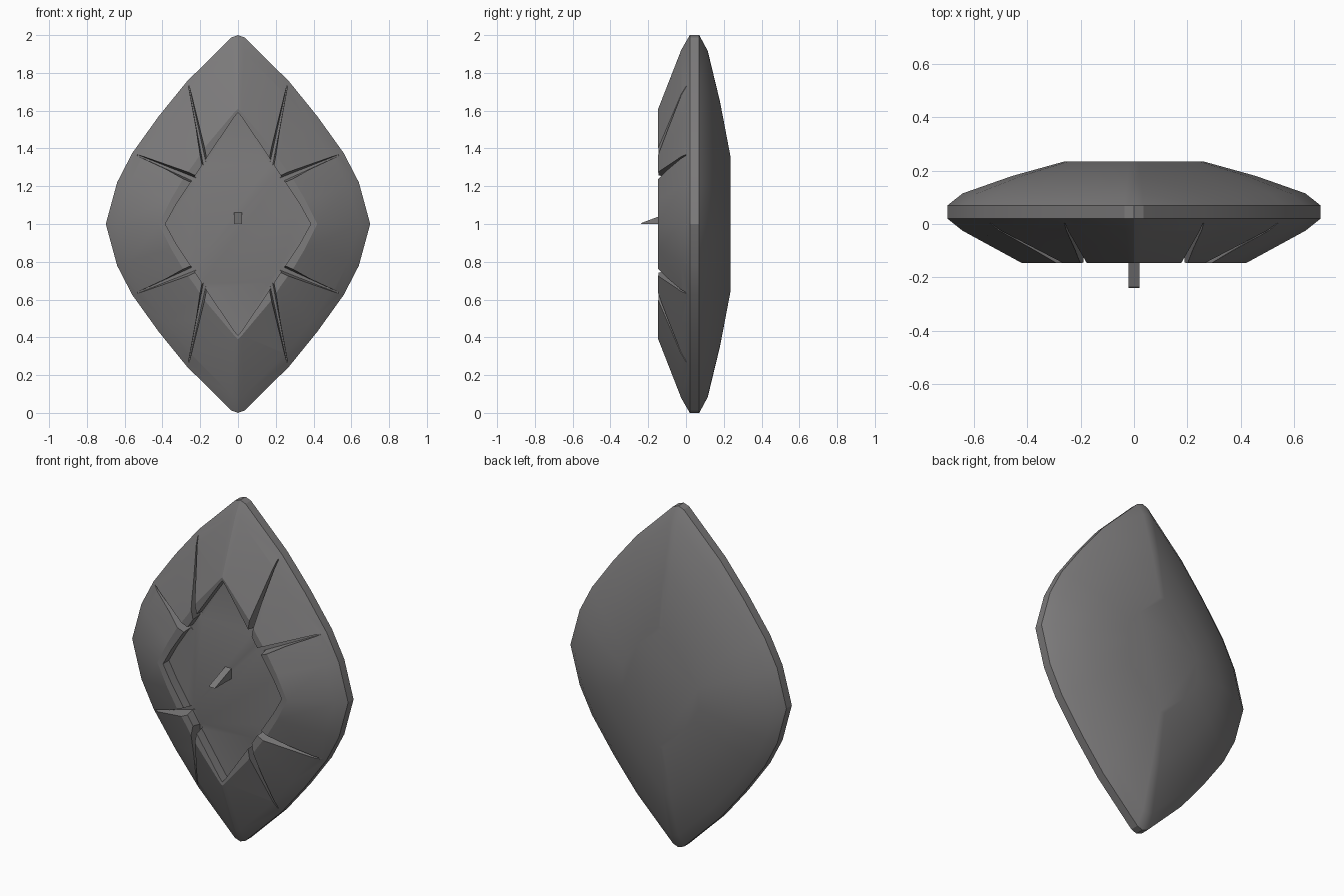
import bpy, bmesh, math
from mathutils import Vector

cube = bpy.data.objects.get("Cube")
if cube:
    bpy.data.objects.remove(cube, do_unlink=True)

stone = bpy.data.materials.new("dark grey stone")
stone.use_nodes = True
colour = (0.2, 0.195, 0.197, 1)
stone.diffuse_color = colour
stone.node_tree.nodes["Principled BSDF"].inputs["Base Color"].default_value = colour


def make_object(name, bm):
    bmesh.ops.recalc_face_normals(bm, faces=bm.faces)
    mesh = bpy.data.meshes.new(name)
    bm.to_mesh(mesh)
    bm.free()
    mesh.materials.append(stone)
    obj = bpy.data.objects.new(name, mesh)
    bpy.context.collection.objects.link(obj)
    return obj


def loft(name, rings):
    """Bridge equal-length loops of points and cap both ends."""
    bm = bmesh.new()
    loops = [[bm.verts.new(p) for p in ring] for ring in rings]
    n = len(loops[0])
    for a, b in zip(loops, loops[1:]):
        for i in range(n):
            j = (i + 1) % n
            bm.faces.new((a[i], a[j], b[j], b[i]))
    bm.faces.new(loops[0])
    bm.faces.new(loops[-1])
    return make_object(name, bm)


def full_ring(quarter, y):
    """Mirror a quarter outline (side corner to top tip) into a closed loop."""
    top = quarter + [(-x, z) for x, z in quarter[-2::-1]]
    pts = top + [(x, -z) for x, z in top[-2:0:-1]]
    return [Vector((x, y, z + 1)) for x, z in pts]


def blend(a, b, t):
    return [(p[0] + (q[0] - p[0]) * t, p[1] + (q[1] - p[1]) * t) for p, q in zip(a, b)]


# Quarter outlines of the pointed shield
outer = [(.70, 0), (.64, .22), (.56, .375), (.42, .57), (.27, .755), (.035, .987), (0, 1)]
plateau = [(.42, 0), (.355, .13), (.29, .24), (.225, .33), (.18, .40), (.02, .59), (0, .61)]
inner = [(.385, 0), (.33, .10), (.265, .20), (.21, .28), (.17, .345), (.02, .565), (0, .59)]
back = [(.26, 0), (.245, .06), (.21, .13), (.15, .21), (.09, .28), (.015, .35), (0, .36)]

body = loft("shield_body", [
    full_ring(inner, -.09),
    full_ring(inner, -.145),
    full_ring(plateau, -.147),
    full_ring(blend(outer, plateau, .2), -.025),
    full_ring(outer, .02),
    full_ring(outer, .07),
    full_ring(blend(outer, back, .13), .115),
    full_ring(blend(outer, back, .55), .18),
    full_ring(back, .235)])


# Tapered cracks that divide the front rim into panels
def crack(name, start, end, width, sx, sz):
    a, b = Vector((start[0], 0, start[1])), Vector((end[0], 0, end[1]))
    along = (b - a).normalized()
    side = Vector((along.z, 0, -along.x))
    rings = []
    for p, w, top, low in ((a - along * .06, width, -.22, -.092), (b, .005, -.1, .012)):
        ring = [p + side * w + Vector((0, top, 0)), p - side * w + Vector((0, top, 0)),
                p - side * w * .35 + Vector((0, low, 0)), p + side * w * .35 + Vector((0, low, 0))]
        rings.append([Vector((v.x * sx, v.y, v.z * sz + 1)) for v in ring])
    cutter = loft(name, rings)
    cutter.hide_render = True
    cutter.hide_set(True)
    mod = body.modifiers.new(name, 'BOOLEAN')
    mod.operation = 'DIFFERENCE'
    mod.solver = 'EXACT'
    mod.object = cutter
    return cutter


cutters = []
for sx in (1, -1):
    for sz in (1, -1):
        cutters.append(crack("steep_crack_cutter", (.185, .36), (.26, .73), .024, sx, sz))
        cutters.append(crack("shallow_crack_cutter", (.265, .25), (.57, .38), .034, sx, sz))

# Bake the cracks, then remove the cutters
bpy.context.view_layer.objects.active = body
body.select_set(True)
for mod in list(body.modifiers):
    bpy.ops.object.modifier_apply(modifier=mod.name)
for cutter in cutters:
    bpy.data.objects.remove(cutter, do_unlink=True)
bpy.ops.object.shade_smooth_by_angle(angle=math.radians(22))

# Small wedge in the middle of the recessed face
profile = [(-.08, 1.0), (-.24, 1.0), (-.235, 1.006), (-.08, 1.064)]
loft("centre_spike", [[Vector((x, y, z)) for y, z in profile] for x in (-.02, .02)])
